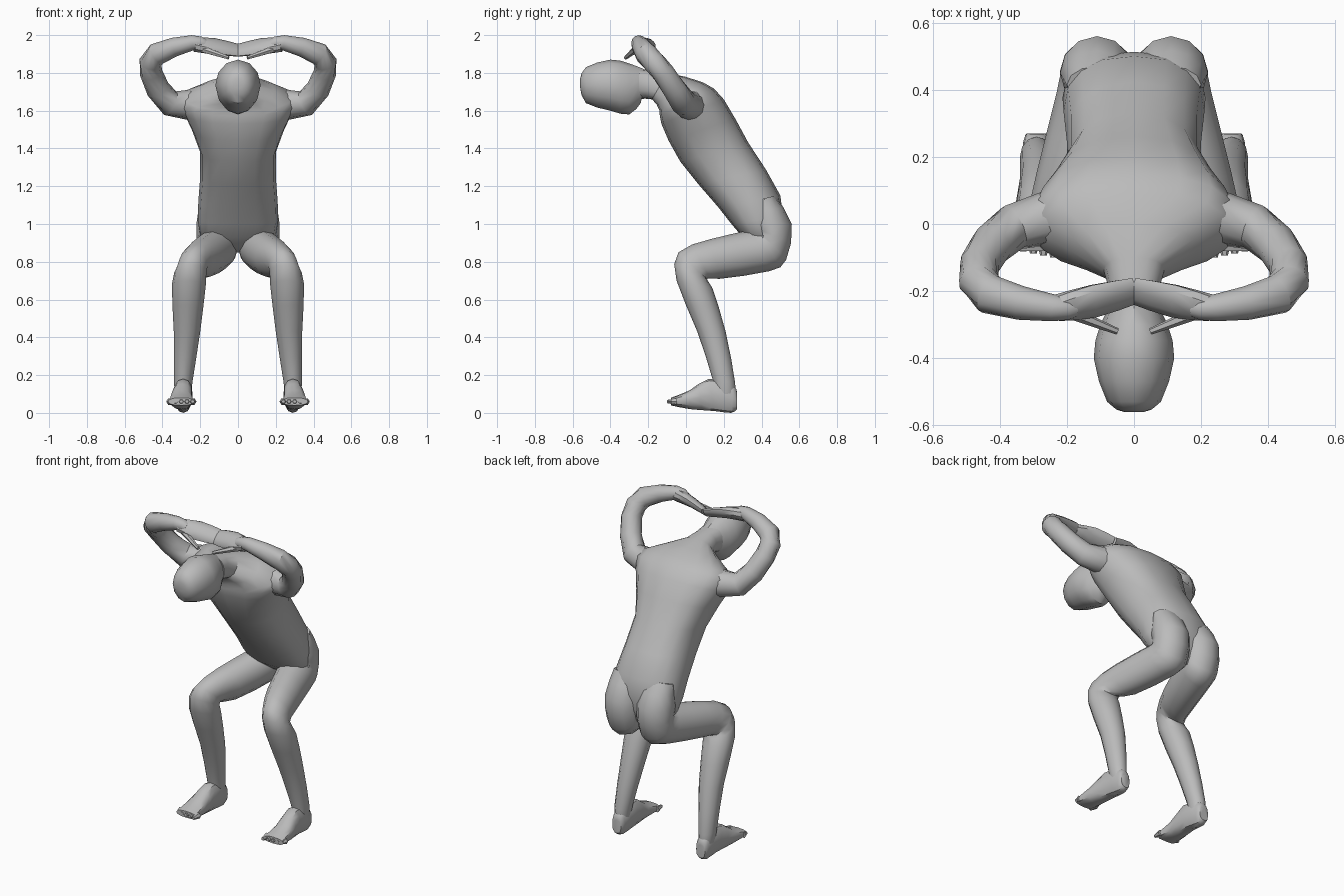
import bpy, bmesh, math
from mathutils import Vector

cube = bpy.data.objects.get("Cube")
if cube:
    bpy.data.objects.remove(cube, do_unlink=True)

# One plain grey for the whole figure
grey = bpy.data.materials.new("plain grey")
grey.use_nodes = True
grey.diffuse_color = (0.5, 0.5, 0.5, 1)
grey.node_tree.nodes["Principled BSDF"].inputs["Base Color"].default_value = grey.diffuse_color


def superellipse(angle, power):
    """Point on a unit superellipse; a higher power is boxier."""
    c, s = math.cos(angle), math.sin(angle)
    e = 2 / power
    return math.copysign(abs(c) ** e, c), math.copysign(abs(s) ** e, s)


def refine(rows):
    """Add a smoothly curved in-between row to every pair of rows."""
    result = [rows[0]]
    last = len(rows) - 1
    for i in range(last):
        around = (rows[max(i - 1, 0)], rows[i], rows[i + 1], rows[min(i + 2, last)])
        middle = [(9 * (b + c) - a - d) / 16 for a, b, c, d in zip(*around)]
        result += [middle, rows[i + 1]]
    return result


def skin(name, frames, sides=12, power=2.0, mirror=True):
    """Bridge rings given as (centre, half axis, half axis) into a closed body part."""
    bm = bmesh.new()
    rings = []
    for centre, u, v in frames:
        ring = []
        for i in range(sides):
            a, b = superellipse(math.tau * i / sides, power)
            ring.append(bm.verts.new(centre + u * a + v * b))
        rings.append(ring)
    for low, high in zip(rings, rings[1:]):
        for i in range(sides):
            j = (i + 1) % sides
            bm.faces.new((low[i], low[j], high[j], high[i]))
    bm.faces.new(rings[0])
    bm.faces.new(rings[-1])
    bmesh.ops.recalc_face_normals(bm, faces=bm.faces)
    mesh = bpy.data.meshes.new(name)
    bm.to_mesh(mesh)
    bm.free()
    mesh.materials.append(grey)
    obj = bpy.data.objects.new(name, mesh)
    bpy.context.collection.objects.link(obj)
    bpy.ops.object.select_all(action="DESELECT")
    obj.select_set(True)
    bpy.context.view_layer.objects.active = obj
    bpy.ops.object.shade_smooth_by_angle(angle=math.radians(38))
    if mirror:
        obj.modifiers.new("Mirror", "MIRROR")


def profile(name, rows, **options):
    """Rows: two opposite outline points (y, z), half width, and middle x if off-centre."""
    frames = []
    for y1, z1, y2, z2, width, *offset in refine(rows):
        x = sum(offset)
        p, q = Vector((x, y1, z1)), Vector((x, y2, z2))
        frames.append(((p + q) / 2, Vector((width, 0, 0)), (p - q) / 2))
    skin(name, frames, **options)


def limb(name, rows, hint, **options):
    """Rows: centre, radius towards the hint, and radius across it if different."""
    rows = refine(rows)
    points = [Vector(row[:3]) for row in rows]
    frames = []
    for i, (point, row) in enumerate(zip(points, rows)):
        ahead = points[min(i + 1, len(points) - 1)]
        behind = points[max(i - 1, 0)]
        along = (ahead - behind).normalized()
        u = Vector(hint)
        u = (u - along * u.dot(along)).normalized()
        frames.append((point, u * row[3], along.cross(u) * row[-1]))
    skin(name, frames, **options)


# Torso from crotch to neck: back outline, front outline
profile("torso", [
    (.46, .85, .41, .85, .08),
    (.5, .95, .3, .93, .2),
    (.5, 1.15, .17, 1.09, .21),
    (.33, 1.43, -.03, 1.33, .2),
    (.2, 1.66, -.13, 1.53, .29),
    (.09, 1.75, -.14, 1.6, .29),
    (-.1, 1.8, -.18, 1.66, .09),
    (-.25, 1.82, -.25, 1.66, .08),
], sides=16, power=2.4, mirror=False)

# Head bowed forward: upper outline, lower outline
profile("head", [
    (-.56, 1.77, -.56, 1.72, .03),
    (-.53, 1.83, -.53, 1.64, .08),
    (-.4, 1.87, -.4, 1.6, .12),
    (-.3, 1.85, -.3, 1.58, .1),
    (-.2, 1.81, -.24, 1.64, .06),
], mirror=False)

# Buttock and bent leg, over the knee to the ankle: upper/front, lower/back
profile("leg", [
    (.36, 1.12, .47, 1.15, .09, .11),
    (.34, 1, .56, 1, .11, .11),
    (.37, .98, .53, .81, .11, .11),
    (.35, .97, .44, .75, .11, .12),
    (.13, .92, .18, .71, .1, .19),
    (-.04, .85, .11, .71, .08, .24),
    (-.05, .7, .14, .66, .09, .26),
    (.06, .43, .21, .43, .07, .27),
    (.14, .18, .26, .16, .05, .29),
    (.15, .1, .26, .08, .04, .29),
])

# Foot with the toes lifted: top outline, sole
profile("foot", [
    (.27, .1, .27, .02, .03, .29),
    (.25, .15, .24, 0, .04, .29),
    (.12, .18, .15, .01, .05, .29),
    (.02, .12, .02, .02, .06, .3),
    (-.08, .08, -.08, .04, .07, .3),
], power=2.4)

# Toes, shorter towards the outside
for i in range(5):
    x = .24 + i * .03
    tip = -.1 + i * .006
    limb(f"toe_{i + 1}", [(x, -.05, .06, .02), (x, tip, .06, .01)], (1, 0, 0), sides=6)

# Raised arm from shoulder over the elbow to the wrist
limb("arm", [
    (.17, .03, 1.64, .09),
    (.36, -.01, 1.64, .07),
    (.46, -.12, 1.8, .06),
    (.43, -.21, 1.9, .06),
    (.24, -.25, 1.96, .04),
    (.18, -.25, 1.95, .03),
], (0, 1, 0))

# Flat hand, meeting the other one above the head
limb("hand", [
    (.23, -.25, 1.95, .04, .04),
    (.12, -.23, 1.94, .06, .03),
    (0, -.2, 1.92, .05, .02),
], (0, -.8, -.6), sides=10)

limb("thumb", [(.2, -.26, 1.93, .02), (.05, -.32, 1.88, .01)], (0, 1, 0), sides=6)
